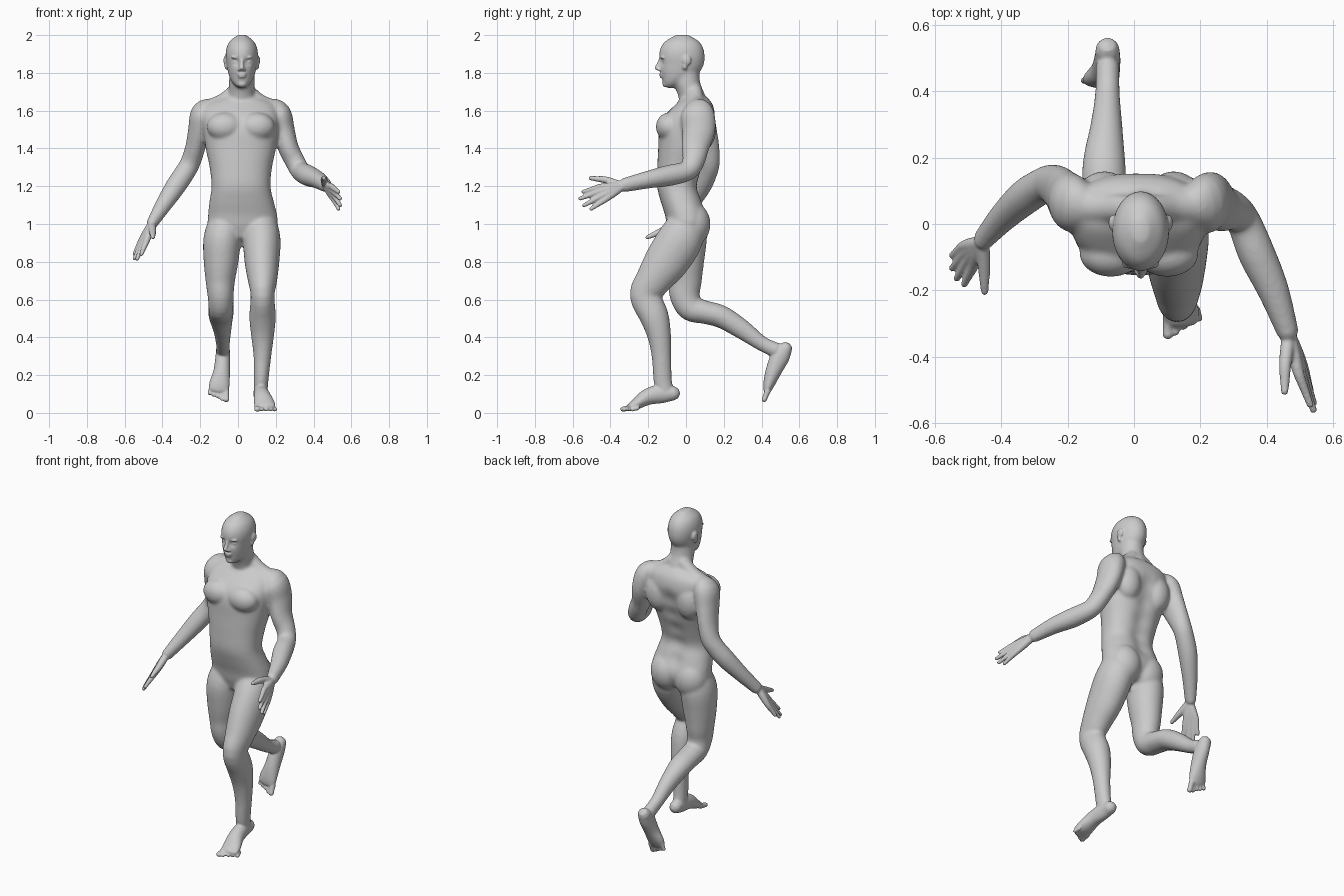
import bpy, bmesh, math
from mathutils import Vector, Matrix

MID = 0.02  # x of the body's centre line


def spline(pts, k=4):
    out = []
    for i in range(len(pts) - 1):
        quad = pts[max(i - 1, 0)], pts[i], pts[i + 1], pts[min(i + 2, len(pts) - 1)]
        for j in range(k):
            t = j / k
            out.append([.5 * (2*q + (r-p)*t + (2*p-5*q+4*r-s)*t*t + (3*q-p-3*r+s)*t**3)
                        for p, q, r, s in zip(*quad)])
    return out + [list(pts[-1])]


def loft(bm, pts, flat=False, n=28, cap=.85, power=2.0):
    """Closed tube through stations (x, y, z, half width, half depth)."""
    st = spline(pts)
    cen = [Vector(s[:3]) for s in st]
    rows = []
    for i, s in enumerate(st):
        t = (cen[min(i + 1, len(st) - 1)] - cen[max(i - 1, 0)]).normalized()
        if flat:
            t = Vector((0, 0, 1))
        rows.append((cen[i], t, s[3], s[4]))

    def tip(row, sign):
        c, t, a, b = row
        m = min(a, b) * cap * sign
        return (c + t * m * .65, t, a * .7, b * .7), c + t * m
    r0, p0 = tip(rows[0], -1)
    r1, p1 = tip(rows[-1], 1)
    rings = []
    for c, t, a, b in [r0] + rows + [r1]:
        u = Vector((1, 0, 0))
        u = (u - t * u.dot(t)).normalized()
        v = t.cross(u)
        ring = []
        for j in range(n):
            ca, sa = math.cos(j * math.tau / n), math.sin(j * math.tau / n)
            x = math.copysign(abs(ca) ** (2 / power), ca)
            y = math.copysign(abs(sa) ** (2 / power), sa)
            ring.append(bm.verts.new(c + u * a * x + v * b * y))
        rings.append(ring)
    for lo, hi in zip(rings, rings[1:]):
        for j in range(n):
            bm.faces.new((lo[j], lo[(j + 1) % n], hi[(j + 1) % n], hi[j]))
    for ring, p in ((rings[0], p0), (rings[-1], p1)):
        pole = bm.verts.new(p)
        for j in range(n):
            bm.faces.new((ring[j], ring[(j + 1) % n], pole))


def blob(bm, c, r):
    bmesh.ops.create_uvsphere(bm, u_segments=24, v_segments=14, radius=1,
                              matrix=Matrix.Translation(c) @ Matrix.Diagonal((*r, 1)))


def push(bm, c, r, offset):
    for v in bm.verts:
        d = (v.co - Vector(c)).length
        if d < 3 * r:
            v.co += Vector(offset) * math.exp(-(d / r) ** 2)


def fuse(bm, name, voxel, rounds):
    """Make an object whose overlapping pieces melt into one smooth skin."""
    bmesh.ops.recalc_face_normals(bm, faces=bm.faces)
    me = bpy.data.meshes.new(name)
    bm.to_mesh(me)
    bm.free()
    ob = bpy.data.objects.new(name, me)
    bpy.context.collection.objects.link(ob)
    m = ob.modifiers.new("fuse", 'REMESH')
    m.mode, m.voxel_size, m.use_smooth_shade = 'VOXEL', voxel, True
    m = ob.modifiers.new("soften", 'SMOOTH')
    m.factor, m.iterations = .5, rounds
    return ob


def hand(bm, wrist, knuckles, tips, thumb):
    w = Vector(wrist)
    for k, t in zip(knuckles, tips):
        k, t = Vector(k), Vector(t)
        loft(bm, [(*w.lerp(k, -.1), .021, .021), (*w.lerp(k, .5), .021, .021), (*k, .0165, .0165),
                  (*k.lerp(t, .5), .013, .013), (*t.lerp(k, .08), .0105, .0105)], n=14)
    a, b = Vector(thumb[0]), Vector(thumb[1])
    loft(bm, [(*w, .022, .022), (*a, .019, .019), (*a.lerp(b, .55), .0145, .0145),
              (*b.lerp(a, .1), .011, .011)], n=14)


def toes(bm, roots, tips):
    for i in range(5):
        f = i / 4
        a = Vector(roots[0]).lerp(Vector(roots[1]), f)
        b = Vector(tips[0]).lerp(Vector(tips[1]), f)
        if i == 1:
            b += (b - a) * .1
        r = .017 if i == 0 else .0125
        loft(bm, [(*a, r, r), (*a.lerp(b, .5), r * .9, r * .85), (*b.lerp(a, .15), r, r * .85)], n=14)


bm = bmesh.new()

# torso
loft(bm, [(.02, 0, .93, .11, .08), (.025, .005, .99, .18, .105), (.024, 0, 1.05, .182, .112),
          (.019, -.022, 1.12, .17, .112), (.016, -.043, 1.2, .156, .11), (.015, -.03, 1.3, .165, .122),
          (.015, -.012, 1.4, .186, .135), (.015, .003, 1.5, .2, .145), (.012, .02, 1.57, .205, .135),
          (.012, .042, 1.63, .185, .1), (.015, .048, 1.665, .12, .07)],
     flat=True, n=40, cap=.3, power=2.3)
# neck and skull
loft(bm, [(.016, .05, 1.6, .09, .075), (.018, .03, 1.68, .07, .072), (.02, .005, 1.75, .068, .07),
          (.02, 0, 1.83, .065, .07)], flat=True)
loft(bm, [(MID, -.082, 1.728, .03, .032), (MID, -.07, 1.745, .047, .052), (MID, -.045, 1.775, .064, .084),
          (MID, -.03, 1.81, .074, .107), (MID, -.022, 1.85, .081, .118), (MID, -.022, 1.89, .086, .121),
          (MID, -.022, 1.93, .082, .114), (MID, -.021, 1.965, .066, .092), (MID, -.02, 1.991, .036, .052)],
     flat=True, n=40, cap=.35)
# chest, shoulder blades, trapezius
for s in (-1, 1):
    blob(bm, (.015 + s * .085, -.09, 1.515), (.095, .07, .075))
    blob(bm, (.015 + s * .1, .09, 1.5), (.085, .07, .11))
    loft(bm, [(MID + s * .03, .045, 1.71, .035, .04), (.015 + s * .1, .05, 1.648, .04, .045),
              (.015 + s * .18, .055, 1.605, .05, .06)])
# buttocks
blob(bm, (.1, .035, 1.0), (.1, .095, .115))
blob(bm, (-.06, .035, .99), (.1, .09, .115))
# arms
loft(bm, [(.17, .05, 1.6, .06, .07), (.212, .06, 1.58, .07, .09), (.238, .068, 1.5, .062, .088),
          (.264, .05, 1.41, .055, .074), (.3, .04, 1.335, .053, .06), (.33, .008, 1.282, .052, .053),
          (.37, -.09, 1.257, .056, .056), (.42, -.2, 1.235, .048, .047), (.465, -.33, 1.205, .033, .038)])
loft(bm, [(-.14, .05, 1.6, .06, .07), (-.182, .06, 1.58, .07, .088), (-.204, .08, 1.5, .06, .083),
          (-.225, .105, 1.41, .053, .072), (-.25, .122, 1.33, .053, .058), (-.28, .113, 1.275, .054, .054),
          (-.33, .08, 1.2, .054, .054), (-.395, .02, 1.1, .044, .044), (-.457, -.05, 1.0, .03, .036)])
# front leg
loft(bm, [(.11, .01, 1.02, .09, .095), (.125, -.03, .92, .1, .12), (.127, -.105, .8, .092, .117),
          (.13, -.175, .7, .077, .095), (.13, -.214, .62, .063, .084), (.13, -.168, .51, .07, .077),
          (.13, -.142, .41, .061, .063), (.129, -.13, .3, .047, .052), (.122, -.123, .17, .039, .049),
          (.12, -.11, .11, .037, .048)])
# rear leg
loft(bm, [(-.06, .01, 1.02, .09, .095), (-.083, -.005, .92, .1, .115), (-.09, -.008, .8, .092, .104),
          (-.094, -.006, .7, .078, .09), (-.092, -.006, .62, .069, .08), (-.09, .025, .555, .066, .07),
          (-.09, .1, .533, .067, .062), (-.09, .19, .508, .064, .06), (-.083, .3, .44, .048, .052),
          (-.08, .4, .368, .037, .04), (-.08, .48, .33, .037, .042)])

# first melt, then carry the result on for detail
rough = fuse(bm, "rough_body", .009, 6)
soft = rough.evaluated_get(bpy.context.evaluated_depsgraph_get())
bm = bmesh.new()
bm.from_mesh(soft.to_mesh())
bpy.data.objects.remove(rough)

# spine groove and eye sockets
for y, z in ((.09, 1.1), (.07, 1.2), (.09, 1.3), (.125, 1.4), (.15, 1.5)):
    push(bm, (.017, y, z), .055, (0, -.017, 0))
for s in (-1, 1):
    push(bm, (MID + s * .033, -.132, 1.86), .019, (0, .015, 0))
    # eyes, brows, nostrils, ears
    blob(bm, (MID + s * .033, -.109, 1.858), (.017, .014, .011))
    blob(bm, (MID + s * .03, -.122, 1.882), (.028, .014, .008))
    blob(bm, (MID + s * .012, -.14, 1.818), (.009, .014, .009))
    blob(bm, (MID + s * .085, .004, 1.865), (.012, .024, .028))
    blob(bm, (MID + s * .082, -.006, 1.838), (.01, .014, .022))
# nose, lips, chin
loft(bm, [(MID, -.128, 1.882, .011, .012), (MID, -.141, 1.85, .01, .012), (MID, -.154, 1.825, .013, .013)], n=16)
blob(bm, (MID, -.128, 1.793), (.026, .014, .007))
blob(bm, (MID, -.126, 1.78), (.022, .014, .007))
blob(bm, (MID, -.105, 1.742), (.027, .02, .018))

# hands
hand(bm, (.467, -.335, 1.2),
     [(.497, -.452, 1.197), (.505, -.455, 1.173), (.51, -.448, 1.149), (.51, -.432, 1.127)],
     [(.535, -.555, 1.168), (.545, -.572, 1.13), (.545, -.55, 1.093), (.535, -.51, 1.075)],
     [(.456, -.42, 1.232), (.454, -.518, 1.245)])
hand(bm, (-.457, -.055, 1.0),
     [(-.485, -.128, .907), (-.5, -.11, .9), (-.51, -.089, .9), (-.514, -.067, .909)],
     [(-.515, -.188, .832), (-.538, -.17, .806), (-.552, -.138, .808), (-.552, -.098, .833)],
     [(-.452, -.13, .962), (-.45, -.215, .925)])

# feet
loft(bm, [(.118, -.06, .103, .035, .036), (.12, -.12, .103, .038, .05), (.128, -.2, .086, .045, .044),
          (.14, -.26, .05, .055, .031), (.144, -.295, .032, .054, .02)])
toes(bm, [(.103, -.285, .03), (.187, -.255, .026)], [(.102, -.345, .017), (.198, -.292, .015)])
loft(bm, [(-.08, .53, .345, .035, .036), (-.08, .5, .3, .039, .05), (-.086, .463, .22, .044, .042),
          (-.098, .44, .155, .054, .031), (-.103, .43, .12, .053, .021)])
toes(bm, [(-.063, .432, .115), (-.14, .44, .14)], [(-.062, .41, .06), (-.152, .43, .095)])

fuse(bm, "body", .0055, 3)
